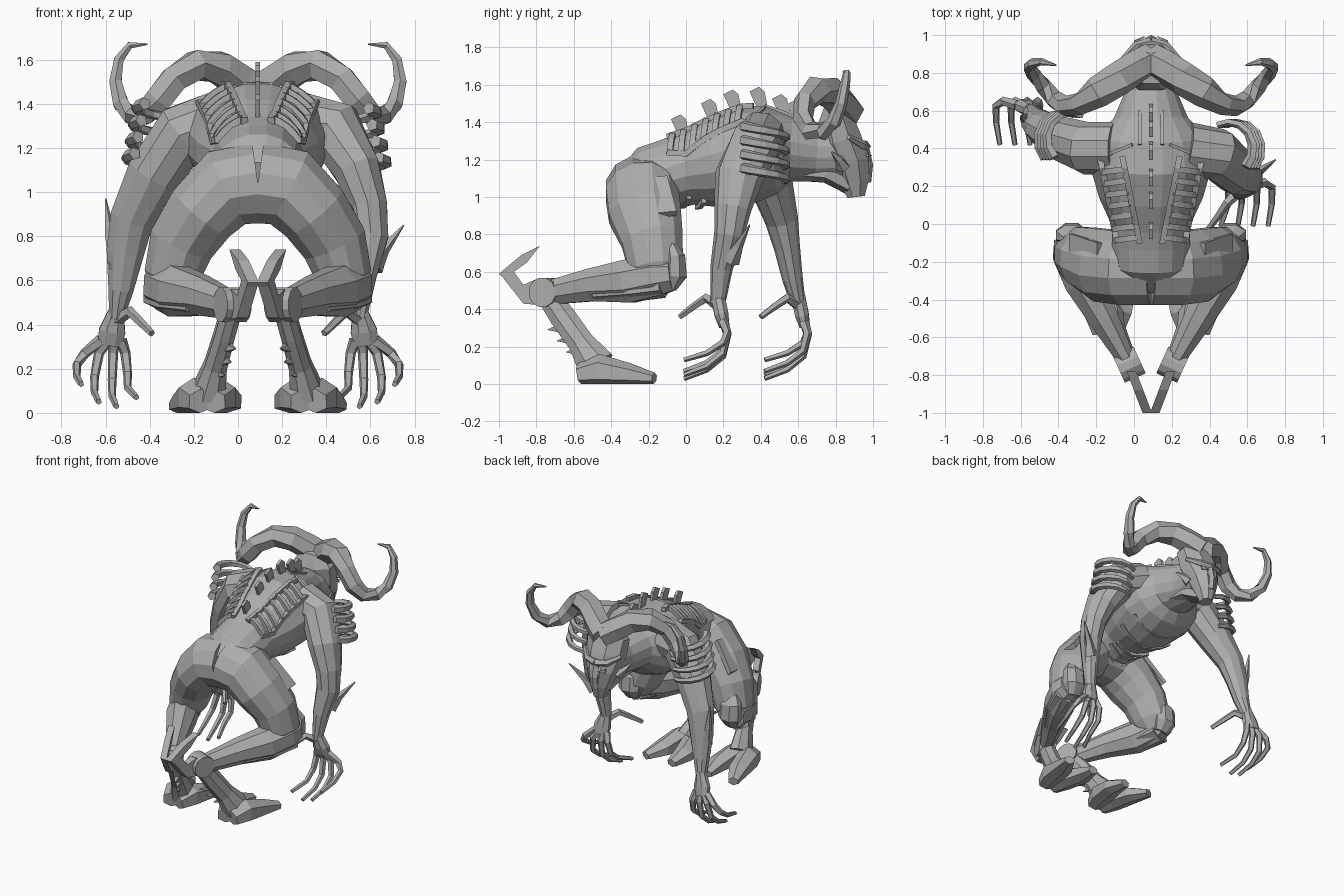
import bpy, bmesh, math
from mathutils import Vector

old_cube = bpy.data.objects.get("Cube")
if old_cube:
    bpy.data.objects.remove(old_cube)

stone = bpy.data.materials.new("stone_grey")
stone.use_nodes = True
GREY = (.42, .42, .42, 1)
stone.diffuse_color = GREY
stone.node_tree.nodes["Principled BSDF"].inputs["Base Color"].default_value = GREY

AXIS = .09   # the body's plane of symmetry
X, Y, Z = Vector((1, 0, 0)), Vector((0, 1, 0)), Vector((0, 0, 1))


def finish(name, bm, mirror, origin):
    """Turn a bmesh into a flat-shaded object, mirrored about its origin if asked."""
    bmesh.ops.recalc_face_normals(bm, faces=bm.faces)
    mesh = bpy.data.meshes.new(name)
    bm.to_mesh(mesh)
    bm.free()
    mesh.materials.append(stone)
    obj = bpy.data.objects.new(name, mesh)
    obj.location.x = origin
    bpy.context.collection.objects.link(obj)
    if mirror:
        obj.modifiers.new("mirror", "MIRROR").use_mirror_merge = False


def loft(name, stations, sides=8, hint=Z, mirror=False, origin=AXIS):
    """Skin elliptical rings; each station is x, y, z, half width, half depth."""
    bm = bmesh.new()
    centres = [Vector(s[:3]) for s in stations]
    last = len(stations) - 1
    rings = []
    for i, station in enumerate(stations):
        tangent = (centres[min(i + 1, last)] - centres[max(i - 1, 0)]).normalized()
        side = tangent.cross(hint).normalized()
        up = side.cross(tangent)
        ring = []
        for k in range(sides):
            angle = math.tau * (k + .5) / sides
            point = centres[i] + side * station[3] * math.cos(angle) + up * station[4] * math.sin(angle)
            point.z = max(point.z, 0)
            ring.append(bm.verts.new(point))
        rings.append(ring)
    for low, high in zip(rings, rings[1:]):
        for k in range(sides):
            n = (k + 1) % sides
            bm.faces.new((low[k], low[n], high[n], high[k]))
    bm.faces.new(rings[0])
    bm.faces.new(rings[-1])
    finish(name, bm, mirror, origin)


def tube(name, points, radius, tip=None, **options):
    """A bar of even thickness, or one that narrows to a tip."""
    end = radius if tip is None else tip
    count = len(points) - 1
    radii = [radius + (end - radius) * i / count for i in range(count + 1)]
    loft(name, [(*p, r, r) for p, r in zip(points, radii)], **options)


def plate(name, points, depth, mirror=True):
    """Extrude an outline into a slab."""
    bm = bmesh.new()
    face = bm.faces.new([bm.verts.new(p) for p in points])
    grown = bmesh.ops.extrude_face_region(bm, geom=[face], use_keep_orig=True)["geom"]
    moved = [v for v in grown if isinstance(v, bmesh.types.BMVert)]
    bmesh.ops.translate(bm, verts=moved, vec=depth)
    finish(name, bm, mirror, AXIS)


# Torso, from rump to neck
TORSO = [(0, -.34, 1.06, .12, .08), (0, -.22, 1.1, .2, .17), (0, -.1, 1.12, .21, .19),
         (0, 0, 1.15, .21, .2), (0, .15, 1.18, .28, .25), (0, .32, 1.23, .33, .27),
         (0, .46, 1.25, .3, .24), (0, .56, 1.26, .2, .18), (0, .7, 1.24, .14, .16),
         (0, .84, 1.24, .12, .15)]
loft("torso", TORSO, sides=16)


def skin(dx, y, lift=0, up=1):
    """A point on the back (or on the belly, with up = -1)."""
    for a, b in zip(TORSO, TORSO[1:]):
        if a[1] <= y <= b[1]:
            f = (y - a[1]) / (b[1] - a[1])
            z, w, h = [a[i] + (b[i] - a[i]) * f for i in (2, 3, 4)]
            arch = math.sqrt(max(0, 1 - (dx / w) ** 2))
            return Vector((dx, y, z + up * (h * arch + lift)))


# Raised rib cages on the back, with rails
def cage_x(y):
    return .06 + (y + .1) * .2

for i in range(7):
    y = -.07 + i * .06
    start = cage_x(y)
    tube("back_rib", [skin(start + d * .03, y - d * .004, .02) for d in range(5)],
         .022, sides=4, mirror=True)
for offset in (0, .12):
    path = [-.1, 0, .1, .2, .3, .36]
    tube("rib_rail", [skin(cage_x(y) + offset, y, .02) for y in path],
         .022, sides=4, mirror=True)

# Thin raised trim between the shoulders
tube("spine_trim", [skin(.06, .42), skin(.06, .52), skin(.06, .6)],
     .012, sides=4, mirror=True)
tube("shoulder_trim", [skin(.1, .42), skin(.2, .38), skin(.28, .34)],
     .012, sides=4, mirror=True)

# Spine fins, leaning back
for y in (-.01, .15, .27, .41, .53, .61):
    base = skin(0, y, -.03)
    outline = [(-.025, 0), (-.07, .1), (-.02, .125), (.01, .1), (.03, 0)]
    plate("spine_fin", [base + Vector((-.01, a, b)) for a, b in outline], X * .02, mirror=False)

# Belly bands
for y in (-.1, -.02, .06, .2, .34):
    width = .14 if y < .1 else .22
    tube("belly_band", [skin(width * d / 3, y + abs(d) * .012, -.005, -1) for d in range(-3, 4)],
         .018, sides=4)

# Head: long tapering mask with brow, cheeks and eyes
loft("head", [(0, .79, 1.5, .1, .05), (0, .8, 1.42, .16, .1), (0, .83, 1.3, .15, .12),
              (0, .88, 1.18, .115, .11), (0, .9, 1.08, .075, .085), (0, .91, 1, .045, .05)], hint=Y)
loft("brow", [(0, .96, 1.27, .03, .03), (.08, .94, 1.28, .025, .025), (.15, .87, 1.32, .015, .015)],
     sides=5, mirror=True)
plate("eye", [(.035, .985, 1.22), (.09, .96, 1.245), (.085, .965, 1.215)], Y * .009)
loft("nose", [(0, .95, 1.26, .03, .03), (0, .97, 1.17, .035, .03), (0, .96, 1.08, .025, .03)],
     sides=6, hint=Y)
tube("cheek_spike", [(.1, .84, 1.16), (.14, .82, 1.2), (.17, .78, 1.24)], .04, .006, sides=5, mirror=True)
loft("jaw", [(0, .54, 1.15, .12, .06), (0, .75, 1.13, .11, .055), (0, .88, 1.06, .07, .05)], sides=6)

# Great curling horns
loft("horn", [(0, .87, 1.45, .09, .09), (.08, .83, 1.5, .09, .09), (.17, .77, 1.56, .085, .09),
              (.28, .7, 1.575, .075, .085), (.38, .635, 1.51, .07, .06), (.45, .625, 1.42, .07, .055),
              (.51, .66, 1.355, .055, .05), (.57, .73, 1.345, .045, .045), (.62, .79, 1.4, .04, .04),
              (.645, .83, 1.5, .032, .032), (.63, .85, 1.6, .025, .028), (.58, .86, 1.665, .018, .02),
              (.5, .84, 1.67, .004, .004)],
     sides=6, hint=Y, mirror=True)

# Legs: thigh, knee and shin
loft("thigh", [(0, -.235, 1.04, .19, .2), (.14, -.235, 1.02, .19, .2), (.25, -.22, .91, .17, .2),
               (.345, -.18, .77, .155, .17), (.39, -.16, .62, .13, .15), (.41, -.15, .53, .08, .1)],
     sides=12, hint=Y, mirror=True)
loft("knee_cap", [(.41, -.08, .74, .06, .03), (.42, -.06, .68, .09, .06),
                  (.42, -.06, .58, .09, .07), (.41, -.08, .51, .06, .03)], hint=Y, mirror=True)
loft("shin", [(.43, -.08, .59, .09, .1), (.42, -.16, .58, .11, .12), (.36, -.3, .55, .11, .125),
              (.25, -.5, .53, .085, .095), (.13, -.72, .49, .05, .07)], mirror=True)
loft("shin_guard", [(.43, -.12, .54, .105, .08), (.38, -.28, .52, .1, .08), (.28, -.48, .49, .06, .05)],
     sides=6, mirror=True)
plate("thigh_plate", [(.26, -.27, 1.07), (.26, -.1, 1.09), (.41, -.05, .9), (.41, -.25, .88)],
      (.025, 0, .025))

# Ankles with a hooked heel spur, lying in the plane of the leg
tube("ankle_disc", [(.06, -.72, .49), (.17, -.77, .49)], .08, sides=12, mirror=True)
hook = [(-.78, .74), (-.88, .69), (-1, .59), (-.98, .57), (-.87, .43), (-.76, .42),
        (-.7, .52), (-.8, .56), (-.87, .53), (-.92, .6), (-.85, .65)]
plate("heel_spur", [(.09 + (y + .75) * .38, y, z) for y, z in hook], X * .05)

# Shank, cloven hoof and shank spikes
loft("shank", [(.11, -.76, .5, .06, .05), (.15, -.66, .36, .075, .05), (.19, -.56, .22, .075, .055),
               (.22, -.48, .1, .11, .08)], hint=X, mirror=True)
for tip, spread in ((.15, -1), (.37, 1)):
    loft("hoof_toe", [(.23 + spread * .03, -.57, .05, .06, .06), (.23 + spread * .06, -.46, .07, .08, .09),
                      (.23 + spread * .09, -.3, .05, .075, .06), (tip, -.17, .03, .04, .03)],
         sides=6, mirror=True)
for x, y, z in ((.15, -.65, .3), (.17, -.6, .24), (.2, -.55, .18)):
    tube("shank_spike", [(x, y, z), (x - .05, y - .09, z - .01)], .038, .002, sides=4, mirror=True)


# Arms, each in its own pose
def hand(side, wrist):
    def reach(out, forward, rise):
        return wrist + Vector((side * out, forward, rise))

    loft("palm", [(*reach(0, 0, .04), .035, .04), (*reach(.02, .02, -.06), .065, .04),
                  (*reach(.03, .035, -.12), .06, .03)], hint=Y, origin=0)
    for start, bend, tip, drop in ((.07, .18, .16, .3), (.04, .1, .08, .38),
                                   (.01, .02, 0, .4), (-.02, -.05, -.09, .36)):
        path = [(start, .03, -.1), (bend * .8, .05, -.16), (bend, .025, -.7 * drop),
                (bend, -.06, -.88 * drop), (tip, -.18, -drop)]
        tube("finger", [reach(*p) for p in path], .028, .014, sides=5, hint=X, origin=0)
    path = [(0, 0, -.01), (-.06, -.06, .03), (-.1, -.12, -.01), (-.16, -.2, -.07)]
    tube("thumb", [reach(*p) for p in path], .03, .016, sides=5, origin=0)


def arm(side, stations, spike, cuff):
    loft("arm", stations, sides=10, hint=Y, origin=0)
    hand(side, Vector(stations[-1][:3]))
    tube("elbow_spike", spike, .05, .004, sides=5, hint=Y, origin=0)
    # Curved bands wrapping the outer shoulder
    for i in range(4):
        path = []
        for step in range(7):
            angle = math.radians(-45 + step * 27)
            path.append(cuff + Vector((side * (.13 * math.cos(angle) + i * .015),
                                       .14 * math.sin(angle), -i * .075 - step * .012)))
        tube("shoulder_band", path, .03, .018, sides=5, origin=0)


arm(1, [(.28, .4, 1.31, .15, .14), (.44, .37, 1.28, .14, .14), (.54, .28, 1.1, .11, .13),
        (.59, .25, .94, .09, .1), (.6, .23, .8, .085, .08), (.57, .19, .62, .06, .06),
        (.55, .17, .43, .035, .04)],
    [(.61, .24, .66), (.66, .28, .74), (.75, .34, .85)], Vector((.5, .4, 1.38)))
arm(-1, [(-.1, .4, 1.31, .15, .14), (-.25, .4, 1.27, .14, .14), (-.38, .45, 1.08, .13, .12),
         (-.48, .51, .88, .105, .09), (-.51, .54, .73, .09, .07), (-.53, .57, .56, .06, .055),
         (-.55, .6, .43, .035, .04)],
    [(-.54, .54, .66), (-.58, .56, .8), (-.6, .57, .97)], Vector((-.33, .45, 1.4)))
